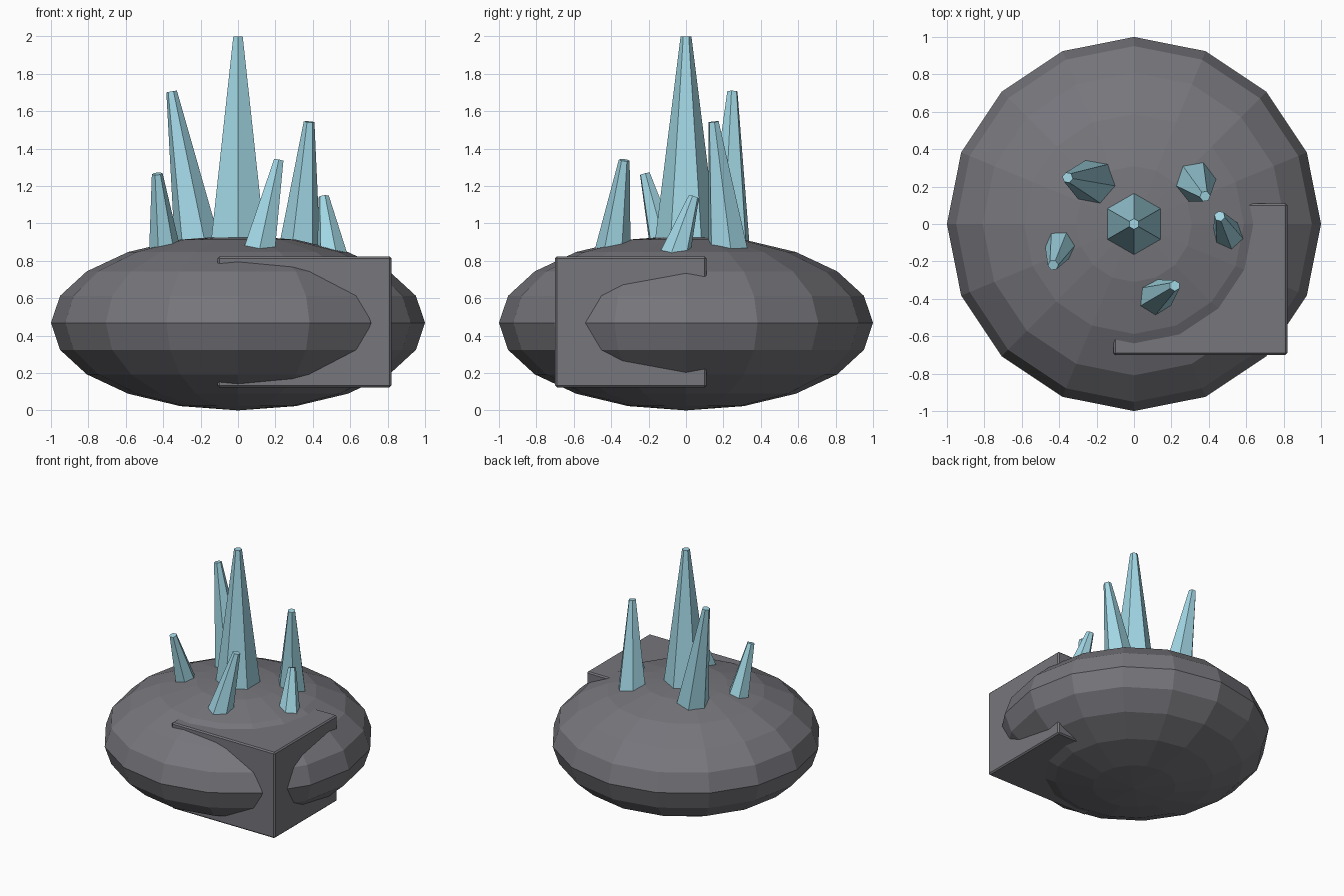
import bpy, bmesh
from math import radians
from mathutils import Vector, Matrix

if "Cube" in bpy.data.objects:
    bpy.data.objects.remove(bpy.data.objects["Cube"])


def material(name, rgb):
    m = bpy.data.materials.new(name)
    m.diffuse_color = (*rgb, 1)
    m.use_nodes = True
    m.node_tree.nodes["Principled BSDF"].inputs["Base Color"].default_value = m.diffuse_color
    return m


def add_object(name, bm, mat):
    mesh = bpy.data.meshes.new(name)
    bm.to_mesh(mesh)
    bm.free()
    mesh.materials.append(mat)
    obj = bpy.data.objects.new(name, mesh)
    bpy.context.collection.objects.link(obj)
    return obj


STONE = material("stone", (0.18, 0.18, 0.20))
CRYSTAL = material("crystal", (0.36, 0.68, 0.78))

# Flattened low-poly boulder
bm = bmesh.new()
bmesh.ops.create_uvsphere(
    bm, u_segments=16, v_segments=10, radius=1,
    matrix=Matrix.Translation((0, 0, 0.468)) @ Matrix.Diagonal((1, 1, 0.468, 1)))
add_object("boulder", bm, STONE)

# Square block embedded in the front right of the boulder
bm = bmesh.new()
bmesh.ops.create_cube(
    bm, size=1,
    matrix=Matrix.Translation((0.355, -0.295, 0.473)) @ Matrix.Diagonal((0.93, 0.81, 0.70, 1)))
block = add_object("stone_block", bm, STONE)
bevel = block.modifiers.new("edge_bevel", 'BEVEL')
bevel.width = 0.01
bevel.segments = 1


def crystal(name, foot, tip, radius, roll, tip_radius=0.029, sink=0.08):
    """Six-sided tapered shard; radius is measured at the boulder surface."""
    foot, tip = Vector(foot), Vector(tip)
    axis = (tip - foot).normalized()
    length = (tip - foot).length
    base = foot - axis * sink
    base_radius = radius + (radius - tip_radius) * sink / length
    turn = Vector((0, 0, 1)).rotation_difference(axis).to_matrix().to_4x4()
    bm = bmesh.new()
    bmesh.ops.create_cone(
        bm, cap_ends=True, segments=6, radius1=base_radius, radius2=tip_radius,
        depth=length + sink,
        matrix=Matrix.Translation((base + tip) / 2) @ turn
        @ Matrix.Rotation(radians(roll), 4, 'Z'))
    add_object(name, bm, CRYSTAL)


# Crystal cluster
crystal("crystal_centre", (0, 0, 0.93), (0, 0, 2.0), 0.163, 0)
crystal("crystal_back_left", (-0.22, 0.225, 0.90), (-0.355, 0.248, 1.705), 0.122, 20)
crystal("crystal_back_right", (0.33, 0.222, 0.88), (0.38, 0.148, 1.543), 0.11, -22)
crystal("crystal_front", (0.12, -0.388, 0.88), (0.218, -0.33, 1.338), 0.092, 0)
crystal("crystal_left", (-0.395, -0.122, 0.89), (-0.432, -0.22, 1.265), 0.08, -24)
crystal("crystal_right", (0.498, -0.048, 0.86), (0.458, 0.042, 1.142), 0.078, 15)
